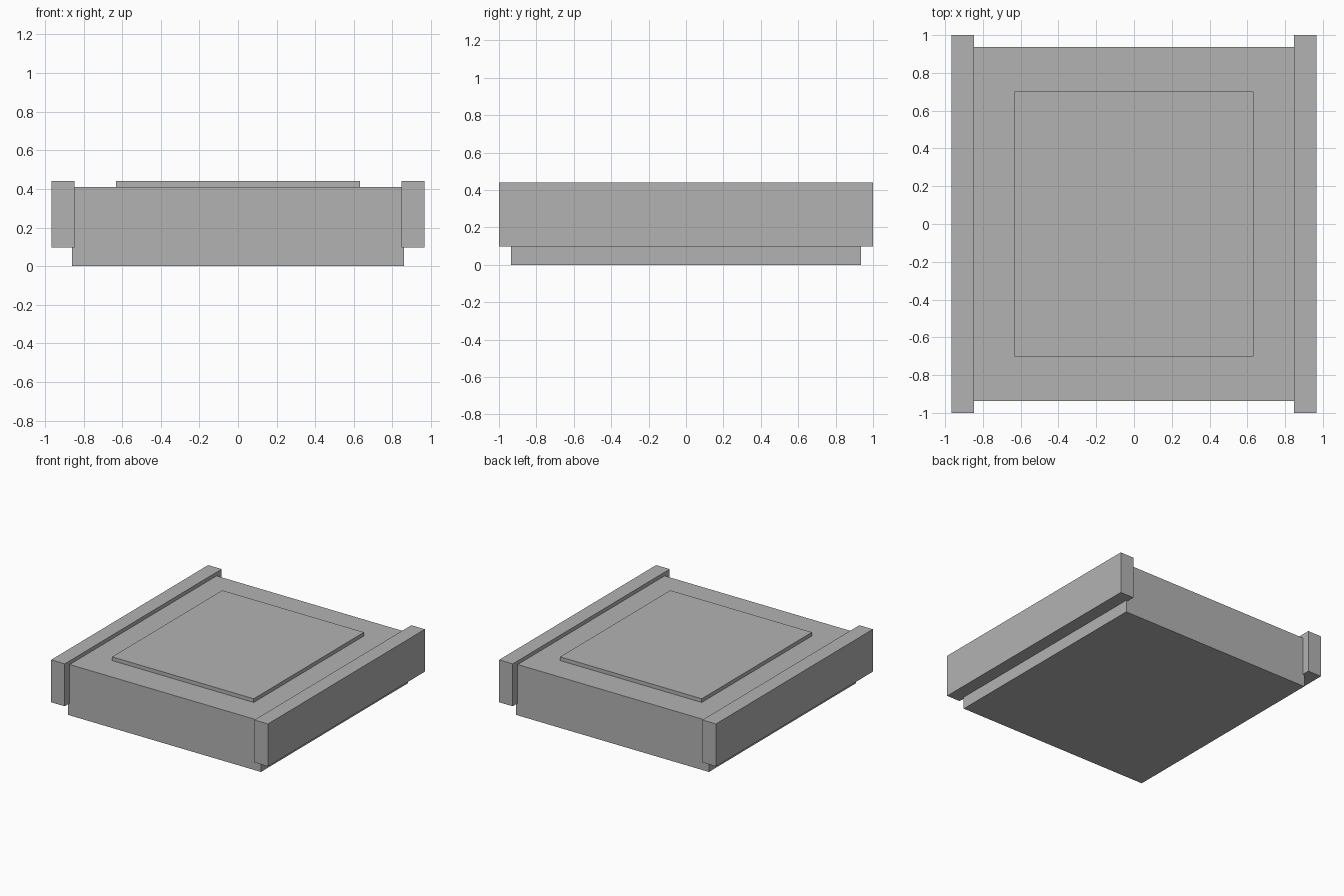
import bpy

# Remove the default object
cube = bpy.data.objects.get("Cube")
if cube:
    bpy.data.objects.remove(cube, do_unlink=True)

# Single flat grey
grey = bpy.data.materials.new("plain_grey")
grey.use_nodes = True
colour = (0.45, 0.45, 0.45, 1)
grey.diffuse_color = colour
grey.node_tree.nodes["Principled BSDF"].inputs["Base Color"].default_value = colour


def box(name, x, y, z):
    """Add a box spanning the given (low, high) ranges."""
    spans = (x, y, z)
    bpy.ops.mesh.primitive_cube_add(size=1, location=[(a + b) / 2 for a, b in spans])
    obj = bpy.context.object
    obj.name = name
    obj.scale = [b - a for a, b in spans]
    bpy.ops.object.transform_apply(location=False, rotation=False, scale=True)
    obj.data.materials.append(grey)
    return obj


# Main slab
box("body", (-0.86, 0.86), (-0.936, 0.936), (0, 0.41))

# Raised panel on the top
box("top_panel", (-0.632, 0.632), (-0.702, 0.702), (0.40, 0.44))

# Side rails, overlapping the body edges
for name, side in (("left_rail", 1), ("right_rail", -1)):
    x = sorted((side * 0.846, side * 0.967))
    box(name, x, (-1, 1), (0.098, 0.44))
